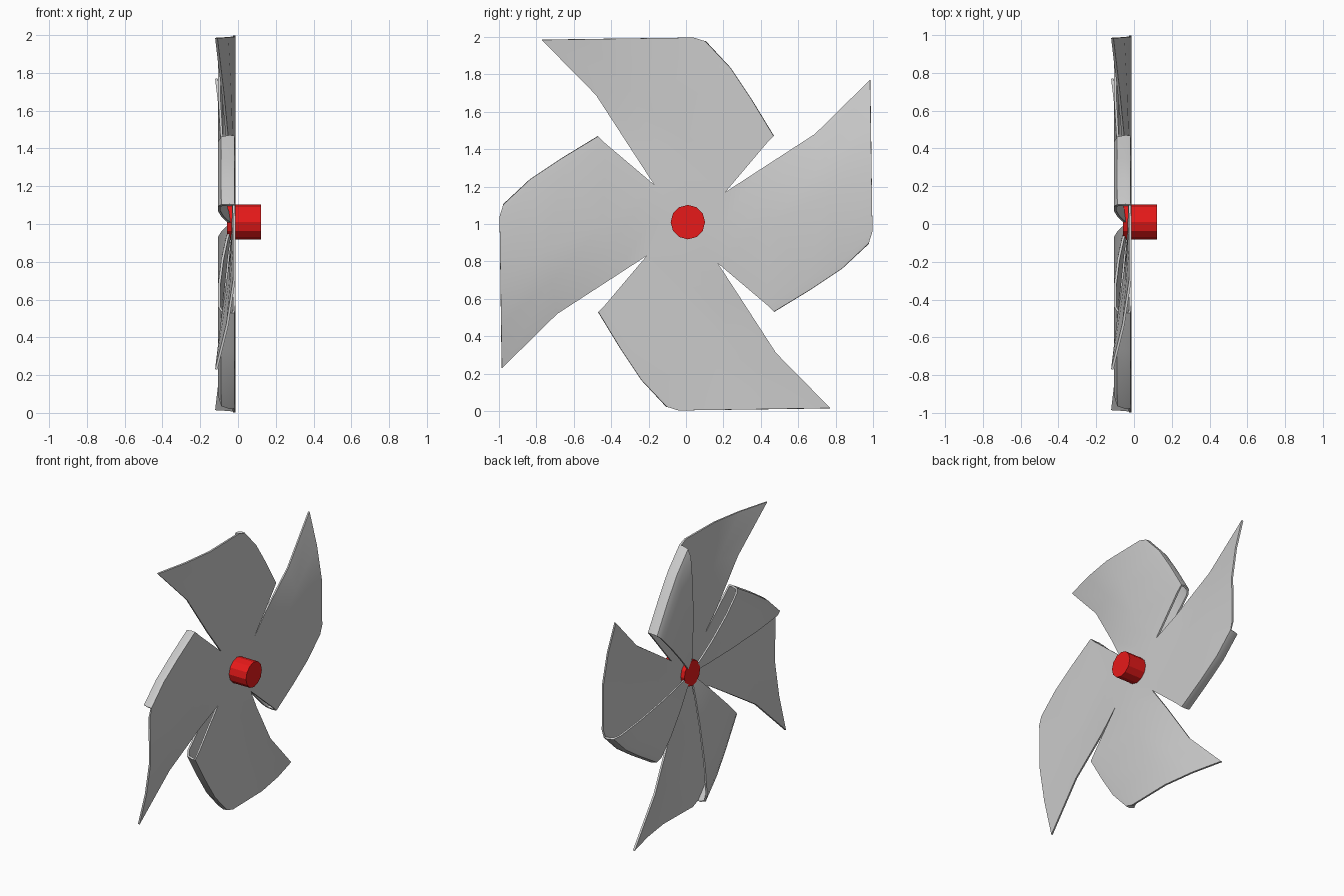
import bpy, bmesh
from math import pi
from mathutils import Matrix, Vector

if "Cube" in bpy.data.objects:
    bpy.data.objects.remove(bpy.data.objects["Cube"])

FRONT = -0.021  # depth of the sheet's flat front

# One vane, four rows from rim to hub: tail, knee, shoulder, folded edge (y, z), tail depth
ROWS = [
    ((-0.77, 0.985), (-0.30, 0.992), (0.04, 0.997), (0.10, 0.975), -0.115),
    ((-0.48, 0.69), (-0.14, 0.75), (0.19, 0.84), (0.235, 0.83), -0.080),
    ((-0.28, 0.38), (-0.01, 0.45), (0.30, 0.645), (0.345, 0.665), -0.050),
    ((-0.17, 0.21), (0.21, 0.17), (0.43, 0.43), (0.465, 0.468), -0.025),
]
# Folded flap running back to the hub: fraction of the way in, depth
FLAP = [(0.0, -0.045), (0.015, -0.085), (0.07, -0.1), (0.3, -0.1),
        (0.6, -0.082), (0.82, -0.06), (0.97, -0.04)]


def row_points(tail, knee, shoulder, edge, depth):
    mid = [(a + b) / 2 for a, b in zip(tail, knee)]
    pts = [Vector((depth, *tail)),
           Vector((FRONT + (depth - FRONT) * 0.38, *mid)),
           Vector((FRONT, *knee)),
           Vector((FRONT, *shoulder)),
           Vector((FRONT - 0.002, *edge))]
    pts += [Vector((x, edge[0] * (1 - k), edge[1] * (1 - k))) for k, x in FLAP]
    return pts


# Pinwheel sheet: four vanes joined around the centre
bm = bmesh.new()
for i in range(4):
    turn = Matrix.Translation((0, 0, 1)) @ Matrix.Rotation(i * pi / 2, 4, 'X')
    grid = [[bm.verts.new(turn @ p) for p in row_points(*r)] for r in ROWS]
    for a, b in zip(grid, grid[1:]):
        for j in range(len(a) - 1):
            bm.faces.new((a[j], b[j], b[j + 1], a[j + 1]))
    inner = grid[-1]
    centre = bm.verts.new((FRONT, 0, 1))
    bm.faces.new((inner[0], centre, inner[1]))
    bm.faces.new((inner[1], centre, inner[2]))
# weld the notches where neighbouring vanes meet, leaving the flaps free
near = [v for v in bm.verts if v.co.x > -0.03]
for v in near:
    if abs((v.co - Vector((v.co.x, 0, 1))).length - 0.27) < 0.02:
        v.co.x = FRONT
bmesh.ops.remove_doubles(bm, verts=near, dist=0.045)
bmesh.ops.recalc_face_normals(bm, faces=bm.faces)
mesh = bpy.data.meshes.new("pinwheel_vanes")
bm.to_mesh(mesh)
bm.free()
vanes = bpy.data.objects.new("pinwheel_vanes", mesh)
bpy.context.collection.objects.link(vanes)
solid = vanes.modifiers.new("thickness", 'SOLIDIFY')
solid.thickness = 0.013
solid.offset = 0
bpy.context.view_layer.objects.active = vanes
vanes.select_set(True)
bpy.ops.object.modifier_apply(modifier=solid.name)
bpy.ops.object.shade_smooth_by_angle(angle=0.7)

# Red hub pin through the centre
bpy.ops.mesh.primitive_cylinder_add(vertices=12, radius=0.092, depth=0.18,
                                    location=(0.032, 0.01, 1.01),
                                    rotation=(0, pi / 2, 0))
hub = bpy.context.object
hub.name = "hub"
red = bpy.data.materials.new("red")
red.diffuse_color = (0.8, 0.01, 0.01, 1)
red.use_nodes = True
red.node_tree.nodes["Principled BSDF"].inputs["Base Color"].default_value = red.diffuse_color
hub.data.materials.append(red)
